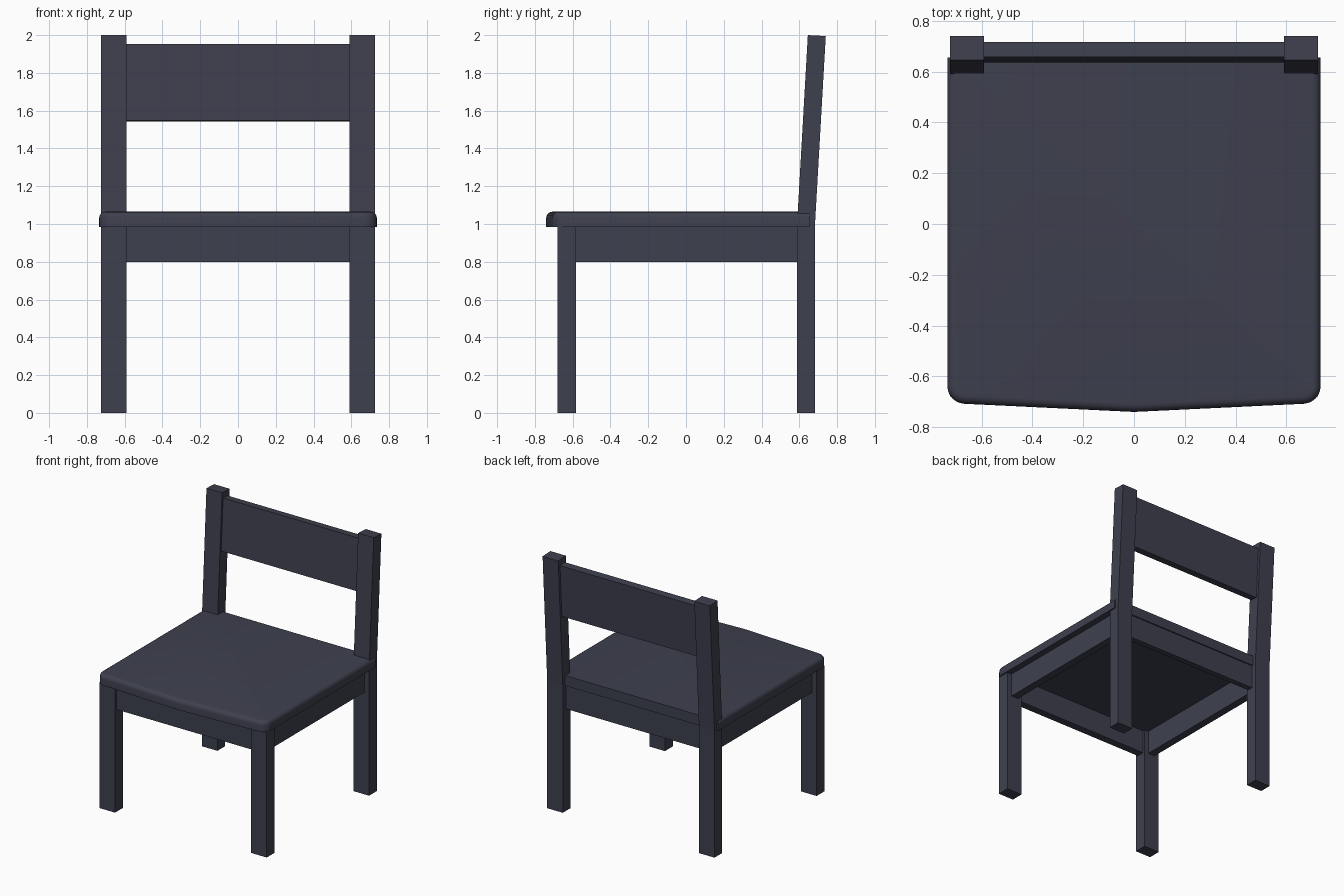
import bpy, bmesh, math

if "Cube" in bpy.data.objects:
    bpy.data.objects.remove(bpy.data.objects["Cube"])

paint = bpy.data.materials.new("dark_slate_paint")
paint.diffuse_color = (0.048, 0.051, 0.076, 1)
paint.use_nodes = True
paint.node_tree.nodes["Principled BSDF"].inputs["Base Color"].default_value = paint.diffuse_color


def add_object(name, bm):
    bmesh.ops.recalc_face_normals(bm, faces=bm.faces)
    mesh = bpy.data.meshes.new(name)
    bm.to_mesh(mesh)
    bm.free()
    mesh.materials.append(paint)
    obj = bpy.data.objects.new(name, mesh)
    bpy.context.collection.objects.link(obj)
    return obj


def prism(points, offset):
    """Extrude a closed outline of 3D points along an offset."""
    bm = bmesh.new()
    face = bm.faces.new([bm.verts.new(p) for p in points])
    ext = bmesh.ops.extrude_face_region(bm, geom=[face], use_keep_orig=True)
    moved = [g for g in ext["geom"] if isinstance(g, bmesh.types.BMVert)]
    bmesh.ops.translate(bm, verts=moved, vec=offset)
    return bm


def side_profile(name, x0, x1, yz):
    """Side-view outline extruded across x."""
    return add_object(name, prism([(x0, y, z) for y, z in yz], (x1 - x0, 0, 0)))


def box(name, x0, x1, y0, y1, z0, z1):
    return side_profile(name, x0, x1, [(y0, z0), (y1, z0), (y1, z1), (y0, z1)])


IN, OUT = 0.59, 0.725      # leg inner and outer x
SEAT_Z = 0.985             # seat underside

for side, s in (("left", -1), ("right", 1)):
    # straight front leg
    box(f"front_leg_{side}", s * IN, s * OUT, -0.68, -0.582, 0, SEAT_Z)
    # back leg that bends into the leaning back post
    side_profile(f"back_leg_{side}", s * IN, s * OUT, [
        (0.588, 0), (0.683, 0), (0.683, 1.0), (0.74, 1.995),
        (0.645, 2.0), (0.588, 1.0)])
    # side apron
    box(f"side_apron_{side}", s * 0.625, s * 0.685, -0.582, 0.588, 0.8, SEAT_Z)

# front and back aprons
box("front_apron", -IN, IN, -0.66, -0.60, 0.8, SEAT_Z)
box("back_apron", -IN, IN, 0.60, 0.645, 0.8, SEAT_Z)

# leaning back slat between the posts
side_profile("back_slat", -IN, IN, [
    (0.635, 1.547), (0.694, 1.543), (0.717, 1.95), (0.658, 1.954)])

# seat: rounded front corners, slightly pointed front edge
R, W, BACK = 0.07, 0.735, 0.655
half = [(W, BACK)]
for i in range(7):
    a = math.radians(87.5) * i / 6
    half.append((W - R + R * math.cos(a), -0.638 - R * math.sin(a)))
outline = half + [(0, -0.74)] + [(-x, y) for x, y in reversed(half)]
bm = prism([(x, y, SEAT_Z) for x, y in outline], (0, 0, 0.08))
# round over the top edge on the front and sides only
rim = [e for e in bm.edges
       if all(v.co.z > 1.03 for v in e.verts)
       and not all(v.co.y > BACK - 0.01 for v in e.verts)]
bmesh.ops.bevel(bm, geom=rim, offset=0.032, segments=4, profile=0.5,
                affect='EDGES', clamp_overlap=True)
seat = add_object("seat", bm)
bpy.context.view_layer.objects.active = seat
seat.select_set(True)
bpy.ops.object.shade_smooth_by_angle(angle=math.radians(35))
